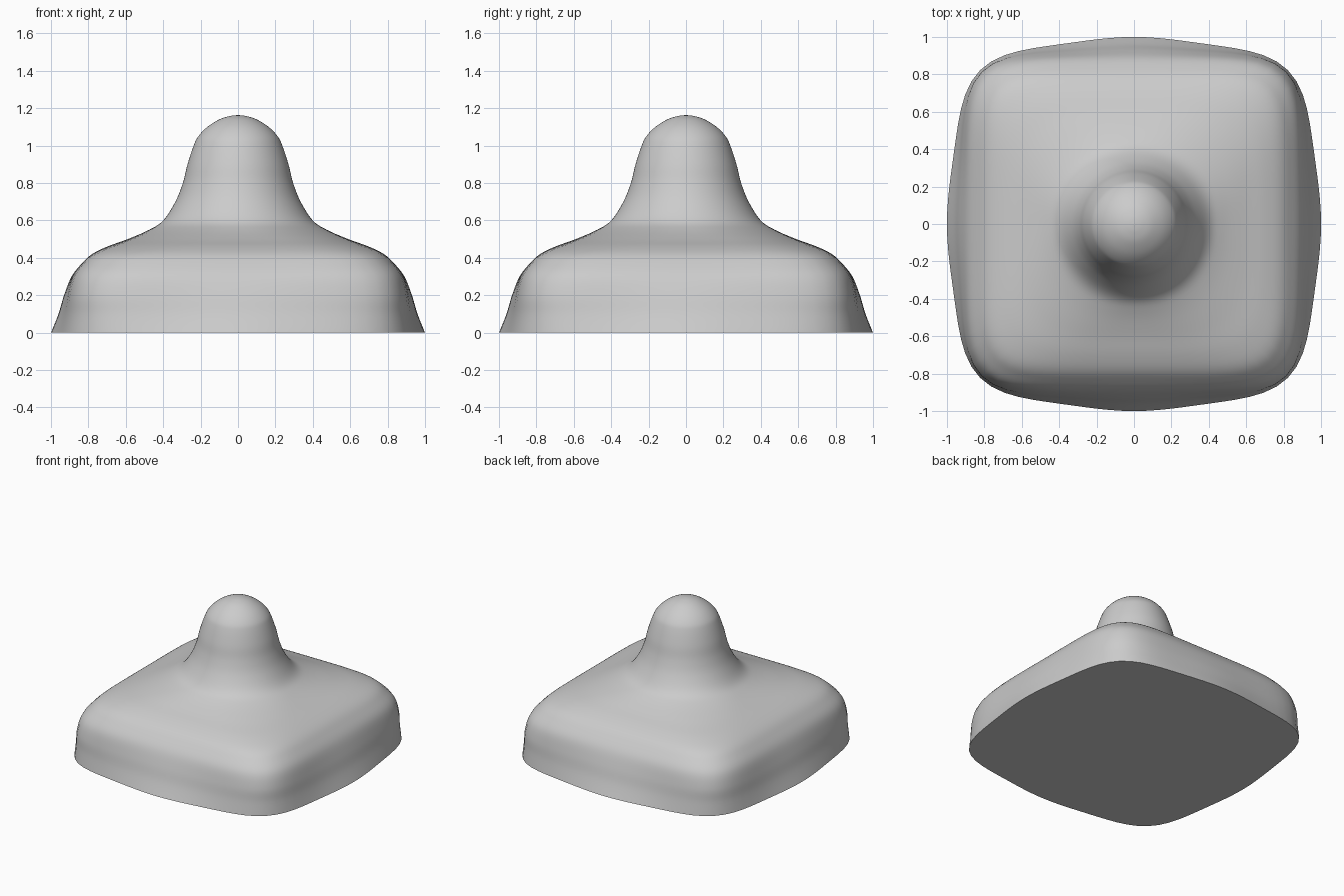
import bpy
import bmesh
from math import cos, sin, tau

cube = bpy.data.objects.get("Cube")
if cube:
    bpy.data.objects.remove(cube, do_unlink=True)

SEGMENTS = 96
STEPS = 5

# Key cross-sections: height, half width, squareness, side bulge
SECTIONS = [
    (0.0, 0.945, 5, 0.055),
    (0.1, 0.925, 5.5, 0.035),
    (0.2, 0.91, 6, 0.02),
    (0.3, 0.885, 6, 0.005),
    (0.37, 0.835, 6, 0),
    (0.42, 0.78, 6, 0),
    (0.46, 0.7, 5, 0),
    (0.5, 0.59, 3.6, 0),
    (0.55, 0.475, 2.5, 0),
    (0.6, 0.4, 2.1, 0),
    (0.7, 0.335, 2, 0),
    (0.8, 0.295, 2, 0),
    (0.9, 0.27, 2, 0),
    (1.0, 0.237, 2, 0),
    (1.05, 0.212, 2, 0),
    (1.1, 0.164, 2, 0),
    (1.14, 0.1, 2, 0),
    (1.158, 0.045, 2, 0),
    (1.163, 0.004, 2, 0),
]


def blend(a, b, c, d, t):
    """Catmull-Rom step between b and c."""
    return b + 0.5 * t * (c - a + t * (2 * a - 5 * b + 4 * c - d + t * (3 * (b - c) + d - a)))


def smooth_sections(keys):
    padded = [keys[0]] + keys + [keys[-1]]
    for i in range(len(keys) - 1):
        for k in range(STEPS):
            yield [blend(*vals, k / STEPS) for vals in zip(*padded[i:i + 4])]
    yield keys[-1]


def make_ring(bm, z, half, power, bulge):
    ring = []
    for i in range(SEGMENTS):
        ang = tau * i / SEGMENTS
        c, s = cos(ang), sin(ang)
        r = half / (abs(c) ** power + abs(s) ** power) ** (1 / power)
        r += bulge * abs(cos(2 * ang)) ** 3
        ring.append(bm.verts.new((r * c, r * s, z)))
    return ring


# Rounded square base flowing into a domed knob
bm = bmesh.new()
rings = [make_ring(bm, *sec) for sec in smooth_sections(SECTIONS)]
for low, high in zip(rings, rings[1:]):
    for i in range(SEGMENTS):
        j = (i + 1) % SEGMENTS
        bm.faces.new((low[i], low[j], high[j], high[i]))

# Flat underside and tip of the dome
bm.faces.new(rings[0][::-1])
bm.faces.new(rings[-1])

mesh = bpy.data.meshes.new("knobbed_base")
bm.to_mesh(mesh)
bm.free()
body = bpy.data.objects.new("knobbed_base", mesh)
bpy.context.collection.objects.link(body)

bpy.ops.object.select_all(action='DESELECT')
body.select_set(True)
bpy.context.view_layer.objects.active = body
bpy.ops.object.shade_smooth_by_angle(angle=0.7)
